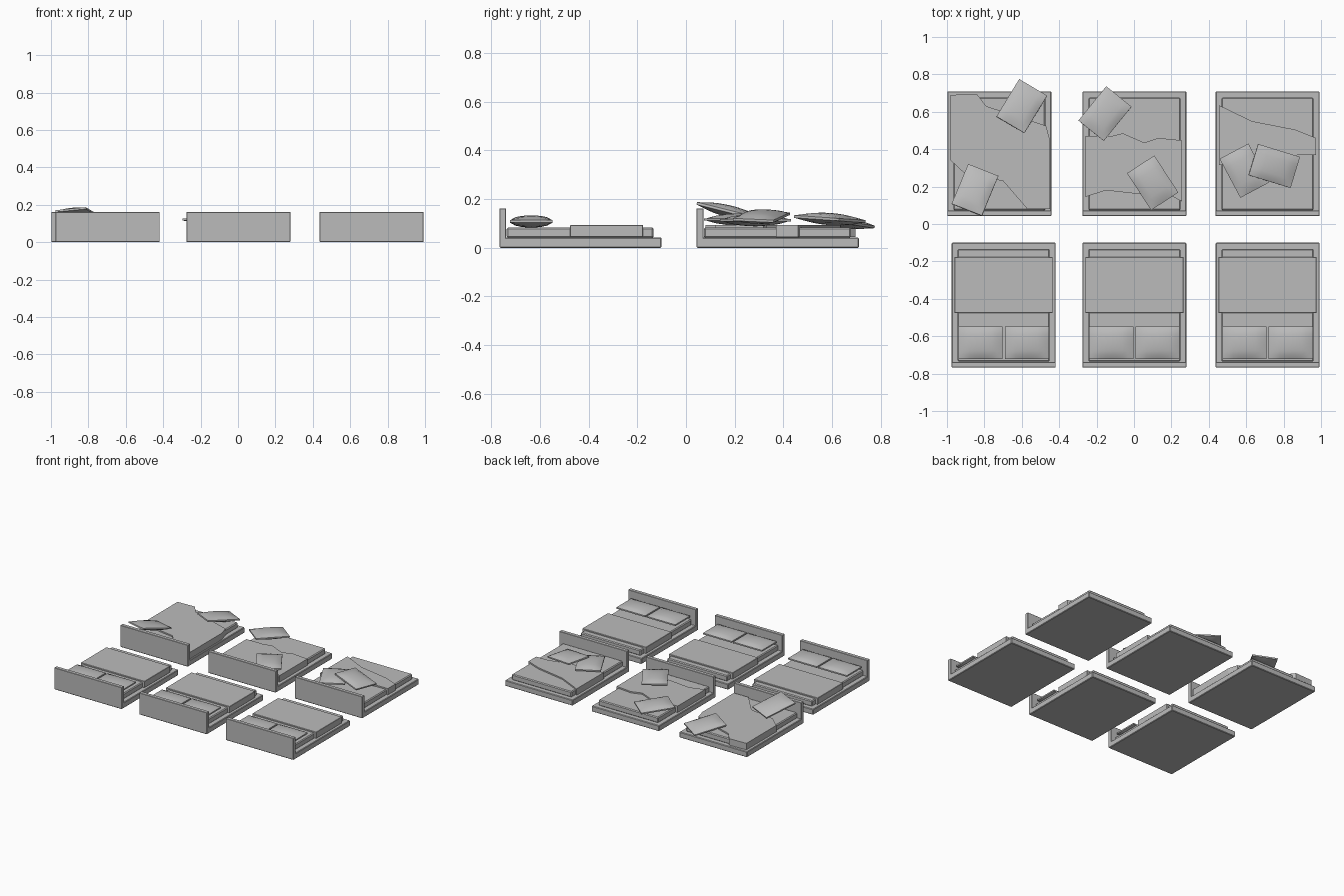
import bpy, bmesh
from math import radians
from mathutils import Matrix, Vector

cube = bpy.data.objects.get("Cube")
if cube:
    bpy.data.objects.remove(cube, do_unlink=True)

grey = bpy.data.materials.new("plain grey")
grey.use_nodes = True
COLOUR = (0.5, 0.5, 0.5, 1)
grey.diffuse_color = COLOUR
grey.node_tree.nodes["Principled BSDF"].inputs["Base Color"].default_value = COLOUR


def finish(name, bm, smooth=False):
    bmesh.ops.recalc_face_normals(bm, faces=bm.faces)
    mesh = bpy.data.meshes.new(name)
    bm.to_mesh(mesh)
    bm.free()
    mesh.materials.append(grey)
    for poly in mesh.polygons:
        poly.use_smooth = smooth
    obj = bpy.data.objects.new(name, mesh)
    bpy.context.collection.objects.link(obj)
    return obj


def box(name, low, high, bevel=0.004):
    """Box between two corners, with slightly softened edges."""
    low, high = Vector(low), Vector(high)
    bm = bmesh.new()
    bmesh.ops.create_cube(bm, size=1)
    for v in bm.verts:
        v.co = Vector(a * b for a, b in zip(v.co, high - low)) + (low + high) / 2
    if bevel:
        bmesh.ops.bevel(bm, geom=bm.edges[:], offset=bevel, segments=1, affect='EDGES')
    return finish(name, bm)


def blanket(name, outline, bottom=0.045, top=0.093):
    """Draped sheet: an outline extruded down over the mattress sides."""
    bm = bmesh.new()
    face = bm.faces.new([bm.verts.new((x, y, bottom)) for x, y in outline])
    new = bmesh.ops.extrude_face_region(bm, geom=[face])["geom"]
    for v in new:
        if isinstance(v, bmesh.types.BMVert):
            v.co.z = top
    return finish(name, bm)


def pillow(name, centre, turn=0, pitch=0, roll=0, size=(0.236, 0.174)):
    """Two puffed sheets joined by a thin rim; turn about z, then tilt about world x and y."""
    n, rim, puff = 8, 0.005, 0.02
    bm = bmesh.new()
    bmesh.ops.create_grid(bm, x_segments=n, y_segments=n, size=1)
    bmesh.ops.extrude_face_region(bm, geom=bm.faces[:])
    bm.verts.ensure_lookup_table()
    half = len(bm.verts) // 2
    for i, v in enumerate(bm.verts):
        u, w = v.co.x, v.co.y
        dome = max(0, (1 - u * u) * (1 - w * w)) ** 0.6
        side = -1 if i < half else 1
        v.co = (u * size[0] / 2, w * size[1] / 2, side * (rim + puff * dome))
    spin = (Matrix.Rotation(radians(pitch), 4, 'X') @ Matrix.Rotation(radians(roll), 4, 'Y')
            @ Matrix.Rotation(radians(turn), 4, 'Z'))
    bmesh.ops.transform(bm, matrix=Matrix.Translation(centre) @ spin, verts=bm.verts)
    obj = finish(name, bm, smooth=True)
    bpy.ops.object.select_all(action='DESELECT')
    bpy.context.view_layer.objects.active = obj
    obj.select_set(True)
    bpy.ops.object.shade_smooth_by_angle(angle=radians(35))
    return obj


WIDTH, LENGTH = 0.556, 0.666


def bed(tag, x, y):
    """Base, headboard and mattress; x is the middle, y the head end."""
    w = WIDTH / 2
    box(tag + "_base", (x - w, y, 0), (x + w, y + LENGTH, 0.042))
    box(tag + "_headboard", (x - w, y, 0.002), (x + w, y + 0.028, 0.162), 0.002)
    box(tag + "_mattress", (x - w + 0.032, y + 0.03, 0.04),
        (x + w - 0.032, y + LENGTH - 0.033, 0.083), 0.006)


# Made beds along the front
for tag, x in (("made_right", -0.697), ("made_middle", 0.002), ("made_left", 0.714)):
    y = -0.766
    bed(tag, x, y)
    box(tag + "_blanket", (x - 0.262, y + 0.29, 0.045), (x + 0.262, y + 0.59, 0.093), 0.002)
    for side, dx in (("right", -0.124), ("left", 0.124)):
        pillow(tag + "_pillow_" + side, (x + dx, y + 0.131, 0.108))

# Unmade beds along the back
for tag, x in (("unmade_right", -0.72), ("unmade_middle", 0.002), ("unmade_left", 0.714)):
    bed(tag, x, 0.043)

blanket("unmade_right_blanket", [
    (-0.98, 0.69), (-0.84, 0.695), (-0.79, 0.63), (-0.62, 0.575), (-0.47, 0.525),
    (-0.45, 0.45), (-0.45, 0.08), (-0.57, 0.08), (-0.70, 0.23), (-0.90, 0.265), (-0.98, 0.34)])
blanket("unmade_middle_blanket", [
    (-0.26, 0.47), (-0.12, 0.47), (-0.06, 0.485), (0.055, 0.435), (0.13, 0.46), (0.257, 0.447),
    (0.257, 0.12), (0.20, 0.15), (0.03, 0.16), (-0.15, 0.18), (-0.26, 0.145)])
blanket("unmade_left_blanket", [
    (0.455, 0.635), (0.63, 0.55), (0.86, 0.505), (0.972, 0.46), (0.972, 0.37),
    (0.88, 0.37), (0.72, 0.33), (0.455, 0.315)])

# Scattered pillows
pillow("unmade_right_foot_pillow", (-0.60, 0.63, 0.108), turn=59, pitch=-9)
pillow("unmade_right_head_pillow", (-0.85, 0.182, 0.148), turn=68, pitch=-14)
pillow("unmade_middle_foot_pillow", (-0.155, 0.59, 0.118), turn=51, pitch=-4)
pillow("unmade_middle_head_pillow", (0.10, 0.22, 0.116), turn=-57)
pillow("unmade_left_lower_pillow", (0.59, 0.285, 0.113), turn=-62)
pillow("unmade_left_upper_pillow", (0.75, 0.31, 0.128), turn=-17, roll=8)
